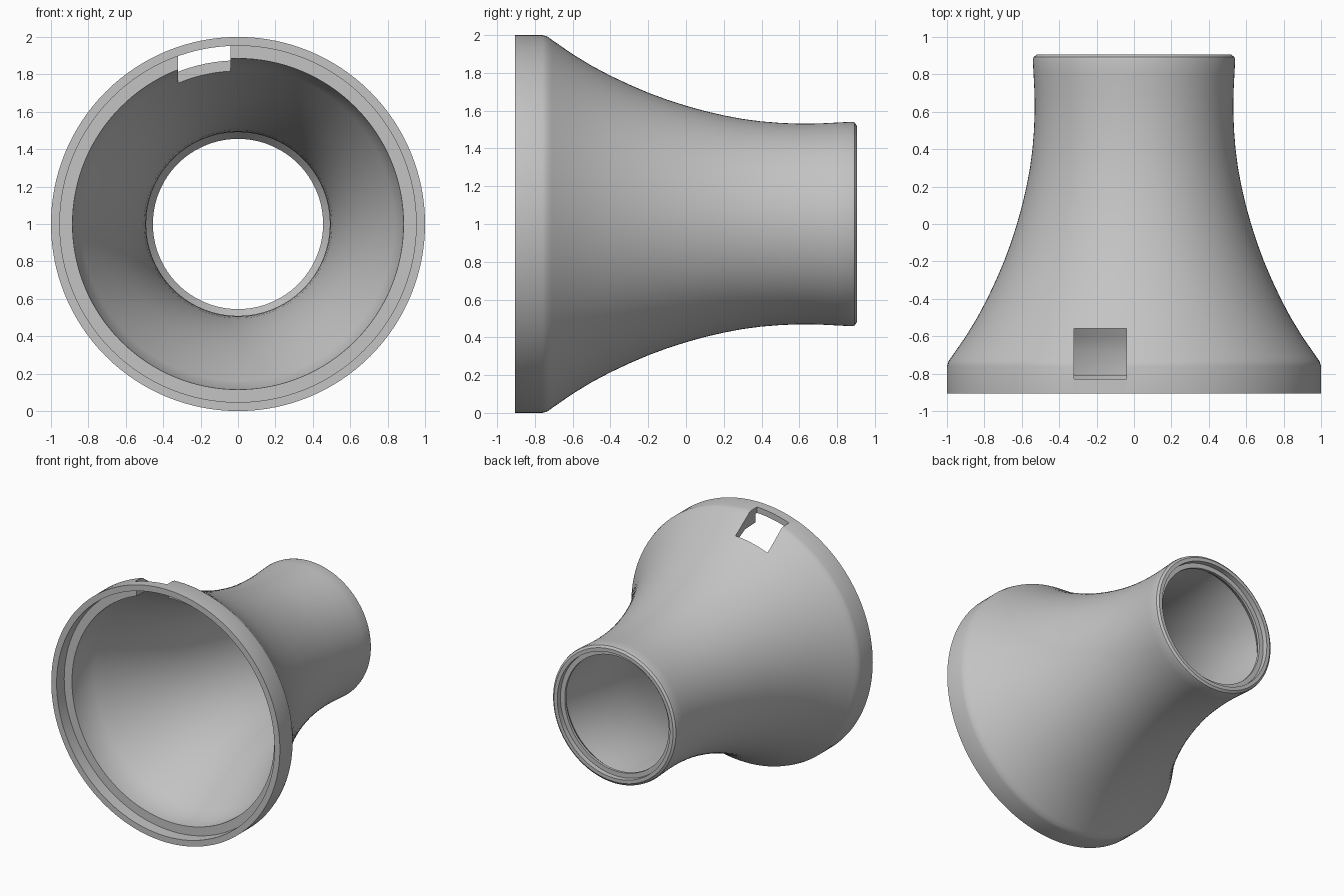
import bpy, bmesh, math

if "Cube" in bpy.data.objects:
    bpy.data.objects.remove(bpy.data.objects["Cube"])

grey = bpy.data.materials.new("plain grey")
grey.diffuse_color = (0.55, 0.55, 0.55, 1)
grey.use_nodes = True
grey.node_tree.nodes["Principled BSDF"].inputs["Base Color"].default_value = grey.diffuse_color
SEG = 128

# Flared outside: straight front band, concave sweep, rounded back rim (y, radius)
outer = [(-0.905, 1.0), (-0.76, 1.0), (-0.735, 0.993), (-0.71, 0.975),
         (-0.6, 0.899), (-0.5, 0.838), (-0.4, 0.785), (-0.3, 0.738),
         (-0.2, 0.695), (-0.1, 0.658), (0.0, 0.626), (0.1, 0.598), (0.2, 0.575),
         (0.3, 0.556), (0.4, 0.543), (0.5, 0.535), (0.6, 0.531), (0.7, 0.532),
         (0.8, 0.537), (0.875, 0.541), (0.893, 0.537), (0.905, 0.52)]
# Inside: back recess, lip, chamfer, concave bore, front ledge and socket
inner = [(0.905, 0.492), (0.865, 0.492), (0.865, 0.455), (0.845, 0.455),
         (0.79, 0.497), (0.7, 0.492), (0.6, 0.491), (0.5, 0.495), (0.4, 0.503),
         (0.3, 0.516), (0.2, 0.534), (0.1, 0.556), (0.0, 0.583), (-0.1, 0.615),
         (-0.2, 0.652), (-0.3, 0.694), (-0.4, 0.739), (-0.5, 0.788),
         (-0.6, 0.838), (-0.68, 0.88), (-0.81, 0.885), (-0.81, 0.953), (-0.905, 0.953)]
profile = outer + inner

# Revolve the closed profile about the y axis
bm = bmesh.new()
rings = []
for i in range(SEG):
    a = 2 * math.pi * i / SEG
    rings.append([bm.verts.new((r * math.cos(a), y, 1 + r * math.sin(a))) for y, r in profile])
n = len(profile)
for i in range(SEG):
    p, q = rings[i], rings[(i + 1) % SEG]
    for j in range(n):
        k = (j + 1) % n
        bm.faces.new((p[j], p[k], q[k], q[j]))
bmesh.ops.recalc_face_normals(bm, faces=bm.faces)
mesh = bpy.data.meshes.new("flared_adapter")
bm.to_mesh(mesh)
bm.free()
mesh.materials.append(grey)
body = bpy.data.objects.new("flared_adapter", mesh)
bpy.context.collection.objects.link(body)

# Cutter for the latch window; its roof follows the band so the window opens behind it
bpy.ops.mesh.primitive_cube_add(size=1, location=(-0.18, -0.695, 1.75))
cutter = bpy.context.object
cutter.name = "window_cutter"
cutter.scale = (0.28, 0.27, 0.7)
cutter.data.materials.append(grey)
cutter.hide_render = True
cutter.hide_set(True)

cut = body.modifiers.new("window", 'BOOLEAN')
cut.operation = 'DIFFERENCE'
cut.solver = 'EXACT'
cut.object = cutter

# Bake the cut, then smooth the sweep and keep the steps crisp
bpy.context.view_layer.objects.active = body
body.select_set(True)
bpy.ops.object.modifier_apply(modifier=cut.name)
bpy.data.objects.remove(cutter)
bpy.ops.object.shade_smooth_by_angle(angle=math.radians(30))
